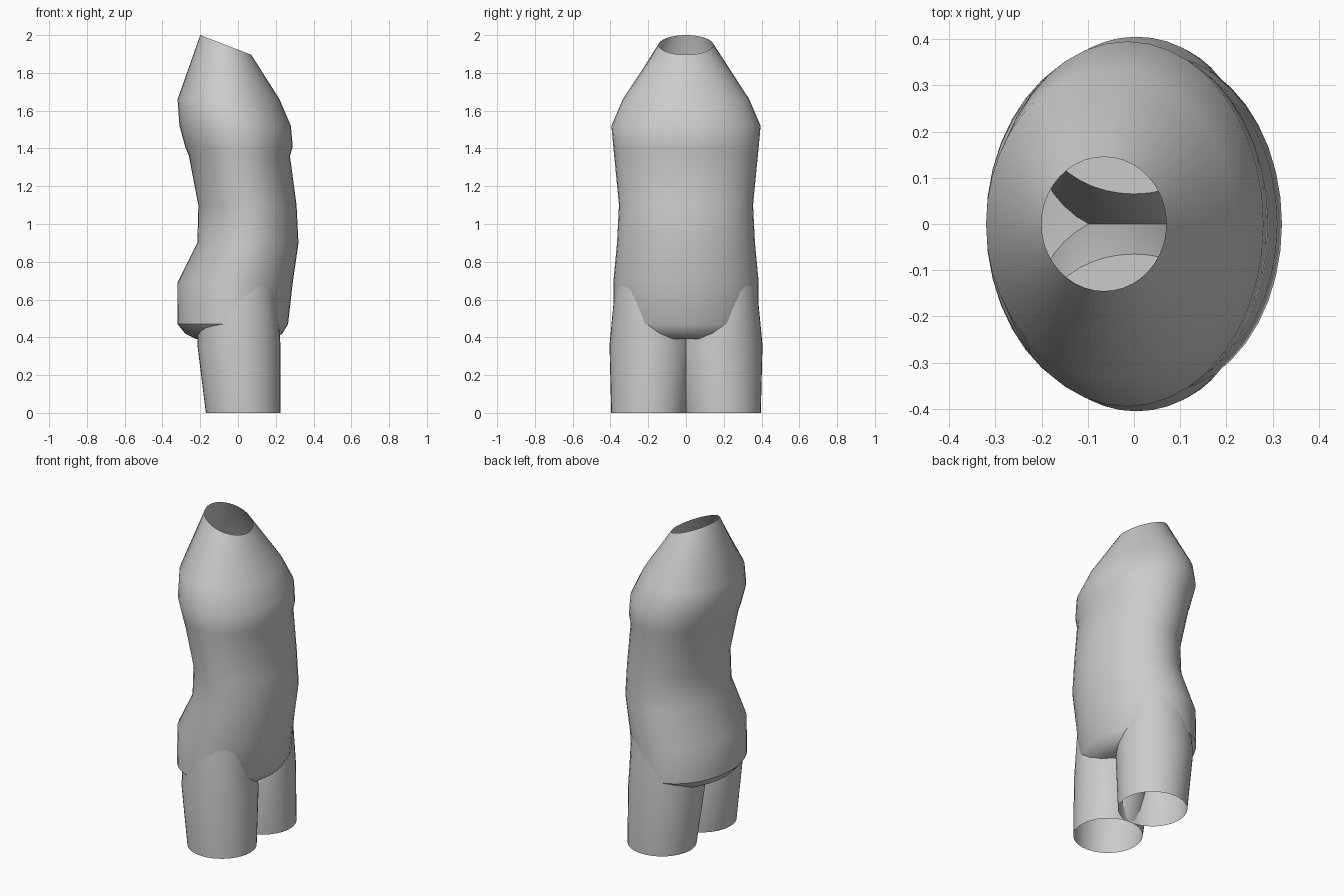
import bpy
import bmesh
from math import cos, sin, pi, radians

cube = bpy.data.objects.get("Cube")
if cube:
    bpy.data.objects.remove(cube)

SEGMENTS = 40

grey = bpy.data.materials.new("plain grey")
grey.use_nodes = True
colour = (0.6, 0.6, 0.6, 1)
grey.diffuse_color = colour
grey.node_tree.nodes["Principled BSDF"].inputs["Base Color"].default_value = colour


def loft(name, rings, cap_first=False, cap_last=False):
    """Skin elliptical rings: (z, x_min, x_max, y_centre, y_radius, tilt)."""
    bm = bmesh.new()
    loops = []
    for z, x0, x1, yc, ry, tilt in rings:
        xc, rx = (x0 + x1) / 2, (x1 - x0) / 2
        angles = [2 * pi * i / SEGMENTS for i in range(SEGMENTS)]
        loops.append([bm.verts.new((xc + rx * cos(a), yc + ry * sin(a), z - tilt * cos(a)))
                      for a in angles])
    for low, high in zip(loops, loops[1:]):
        for i in range(SEGMENTS):
            j = (i + 1) % SEGMENTS
            bm.faces.new((low[i], low[j], high[j], high[i]))
    if cap_first:
        bm.faces.new(loops[0][::-1])
    if cap_last:
        bm.faces.new(loops[-1])
    mesh = bpy.data.meshes.new(name)
    bm.to_mesh(mesh)
    bm.free()
    mesh.materials.append(grey)
    obj = bpy.data.objects.new(name, mesh)
    bpy.context.collection.objects.link(obj)
    bpy.ops.object.select_all(action="DESELECT")
    obj.select_set(True)
    bpy.context.view_layer.objects.active = obj
    bpy.ops.object.shade_smooth_by_angle(angle=radians(35))
    return obj


# Torso from the rounded seat up to the slanted open neck
torso_rings = [
    (0.39, -0.22, 0.19, 0, 0.27, 0),
    (0.42, -0.28, 0.235, 0, 0.34, 0),
    (0.47, -0.32, 0.265, 0, 0.385, 0),
    (0.69, -0.32, 0.29, 0, 0.385, 0),
    (0.90, -0.215, 0.32, 0, 0.365, 0),
    (1.10, -0.21, 0.31, 0, 0.355, 0),
    (1.36, -0.26, 0.275, 0, 0.38, 0),
    (1.41, -0.28, 0.29, 0, 0.385, 0),
    (1.52, -0.31, 0.28, 0, 0.395, 0),
    (1.66, -0.32, 0.22, 0, 0.335, 0),
    (1.948, -0.20, 0.07, 0, 0.145, 0.052),
]
loft("torso", torso_rings, cap_first=True)

# Thighs, open below and closed where they end inside the torso
for side, label in ((1, "left"), (-1, "right")):
    loft(label + "_thigh", [
        (0.00, -0.17, 0.225, side * 0.198, 0.198, 0),
        (0.36, -0.215, 0.225, side * 0.185, 0.22, 0),
        (0.67, -0.20, 0.20, side * 0.22, 0.155, 0),
    ], cap_last=True)
